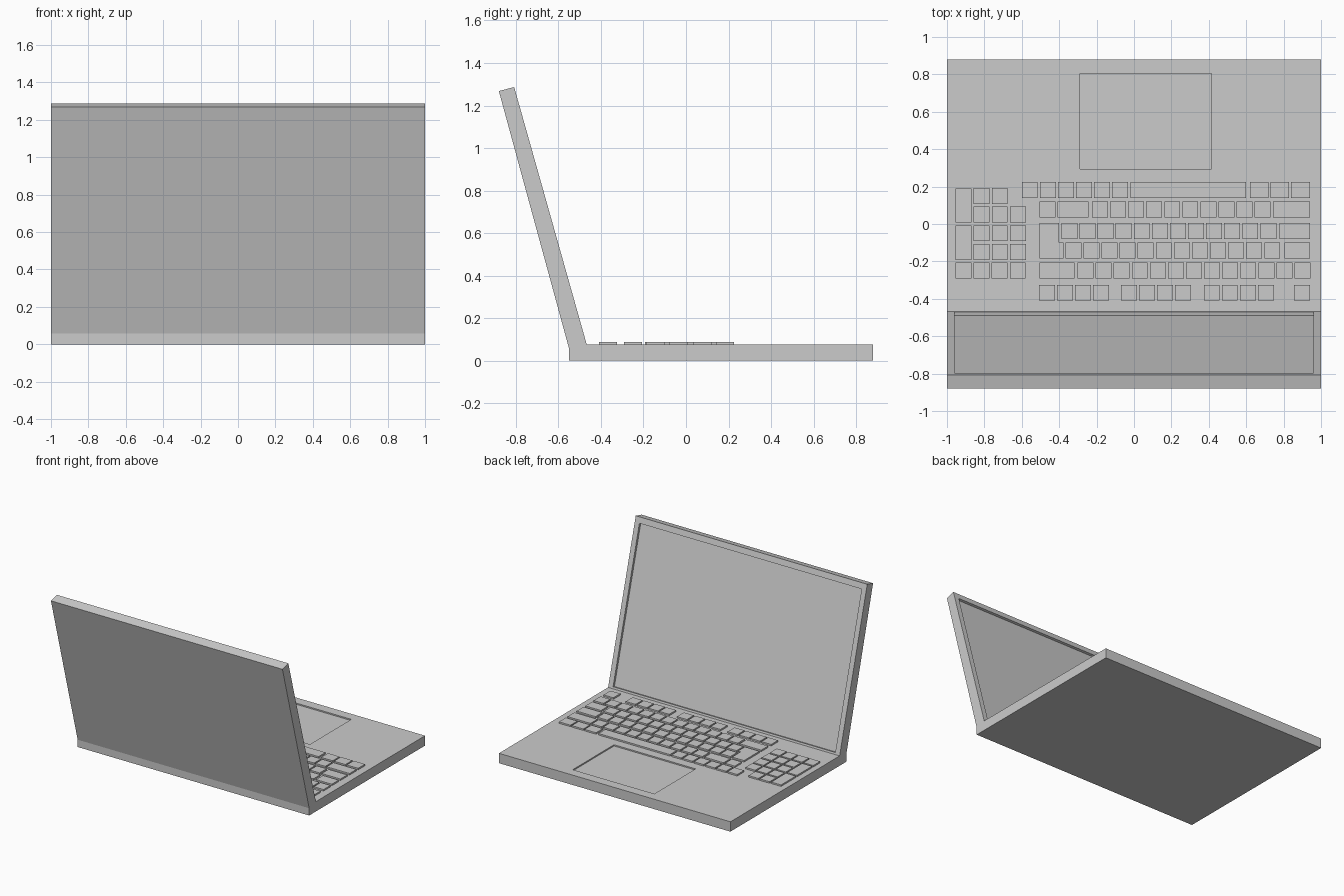
import bpy
import bmesh
from mathutils import Vector

if "Cube" in bpy.data.objects:
    bpy.data.objects.remove(bpy.data.objects["Cube"])


def finish(bm, name):
    bmesh.ops.recalc_face_normals(bm, faces=bm.faces)
    mesh = bpy.data.meshes.new(name)
    bm.to_mesh(mesh)
    bm.free()
    ob = bpy.data.objects.new(name, mesh)
    bpy.context.collection.objects.link(ob)
    return ob


def add_prism(bm, pts, push):
    verts = [bm.verts.new(p) for p in pts]
    face = bm.faces.new(verts)
    ext = bmesh.ops.extrude_face_region(bm, geom=[face], use_keep_orig=True)
    moved = [g for g in ext["geom"] if isinstance(g, bmesh.types.BMVert)]
    bmesh.ops.translate(bm, verts=moved, vec=push)


def side_profile(name, pts, x0, x1):
    """Extrude a (y, z) outline along x."""
    bm = bmesh.new()
    add_prism(bm, [(x0, y, z) for y, z in pts], (x1 - x0, 0, 0))
    return finish(bm, name)


def cut(target, cutter):
    cutter.hide_render = True
    mod = target.modifiers.new("recess", 'BOOLEAN')
    mod.operation = 'DIFFERENCE'
    mod.solver = 'EXACT'
    mod.object = cutter
    bpy.context.view_layer.objects.active = target
    bpy.ops.object.modifier_apply(modifier=mod.name)
    bpy.data.objects.remove(cutter, do_unlink=True)


DECK = 0.077

# Base with touchpad recess
base = side_profile("base", [(-0.55, 0), (0.88, 0), (0.88, DECK), (-0.467, DECK),
                             (-0.467, 0.033), (-0.55, 0.057)], -1, 1)
cut(base, side_profile("touchpad_cutter", [(0.295, DECK - 0.01), (0.805, DECK - 0.01),
                                           (0.805, 0.12), (0.295, 0.12)], -0.29, 0.415))

# Tilted lid with screen recess
low, high = Vector((-0.467, DECK)), Vector((-0.808, 1.287))
lid = side_profile("lid", [(-0.55, 0.057), (-0.467, 0.033), low, high, (-0.88, 1.268)], -1, 1)
up = (high - low).normalized()
out = Vector((up.y, -up.x))
corners = [(0.015, -0.018), (1.212, -0.018), (1.212, 0.05), (0.015, 0.05)]
cut(lid, side_profile("screen_cutter", [low + up * s + out * d for s, d in corners], -0.96, 0.96))

# Keys: all outlines go into one mesh per block
P = 0.0967   # key pitch
W = 0.085    # key size


def add_key(bm, x0, x1, y0, y1):
    z = DECK - 0.002
    add_prism(bm, [(x0, y0, z), (x1, y0, z), (x1, y1, z), (x0, y1, z)], (0, 0, 0.014))


def run(bm, x, y, n, pitch=P, w=W):
    for i in range(n):
        add_key(bm, x + i * pitch, x + i * pitch + w, y, y + W)


R1, R2, R3, R4, R5, R6 = 0.14, 0.034, -0.079, -0.185, -0.292, -0.41

# Main keyboard block
bm = bmesh.new()
run(bm, -0.60, R1, 6)
run(bm, 0.62, R1, 3, 0.11, 0.1)
run(bm, -0.505, R2, 1)
run(bm, -0.225, R2, 10)
run(bm, -0.388, R3, 12)
run(bm, -0.367, R4, 12)
run(bm, -0.302, R5, 13)
for x in (-0.508, -0.07, 0.373):
    run(bm, x, R6, 4)
run(bm, 0.855, R6, 1)
for x0, x1, y in [(-0.018, 0.598, R1), (-0.408, -0.243, R2), (0.742, 0.94, R2),
                  (0.778, 0.94, R3), (0.805, 0.94, R4), (-0.505, -0.318, R5)]:
    add_key(bm, x0, x1, y, y + W)
# L-shaped enter key
z = DECK - 0.002
add_prism(bm, [(-0.505, R4, z), (-0.378, R4, z), (-0.378, -0.1, z), (-0.402, -0.1, z),
               (-0.402, R3 + W, z), (-0.505, R3 + W, z)], (0, 0, 0.014))
finish(bm, "main_keys")

# Number pad block
bm = bmesh.new()
run(bm, -0.857, 0.108, 2)
for y in (0.008, -0.092, -0.192):
    run(bm, -0.857, y, 3)
run(bm, -0.954, R5, 4)
add_key(bm, -0.954, -0.869, 0.008, 0.19)
add_key(bm, -0.954, -0.869, -0.192, -0.007)
finish(bm, "number_pad_keys")
